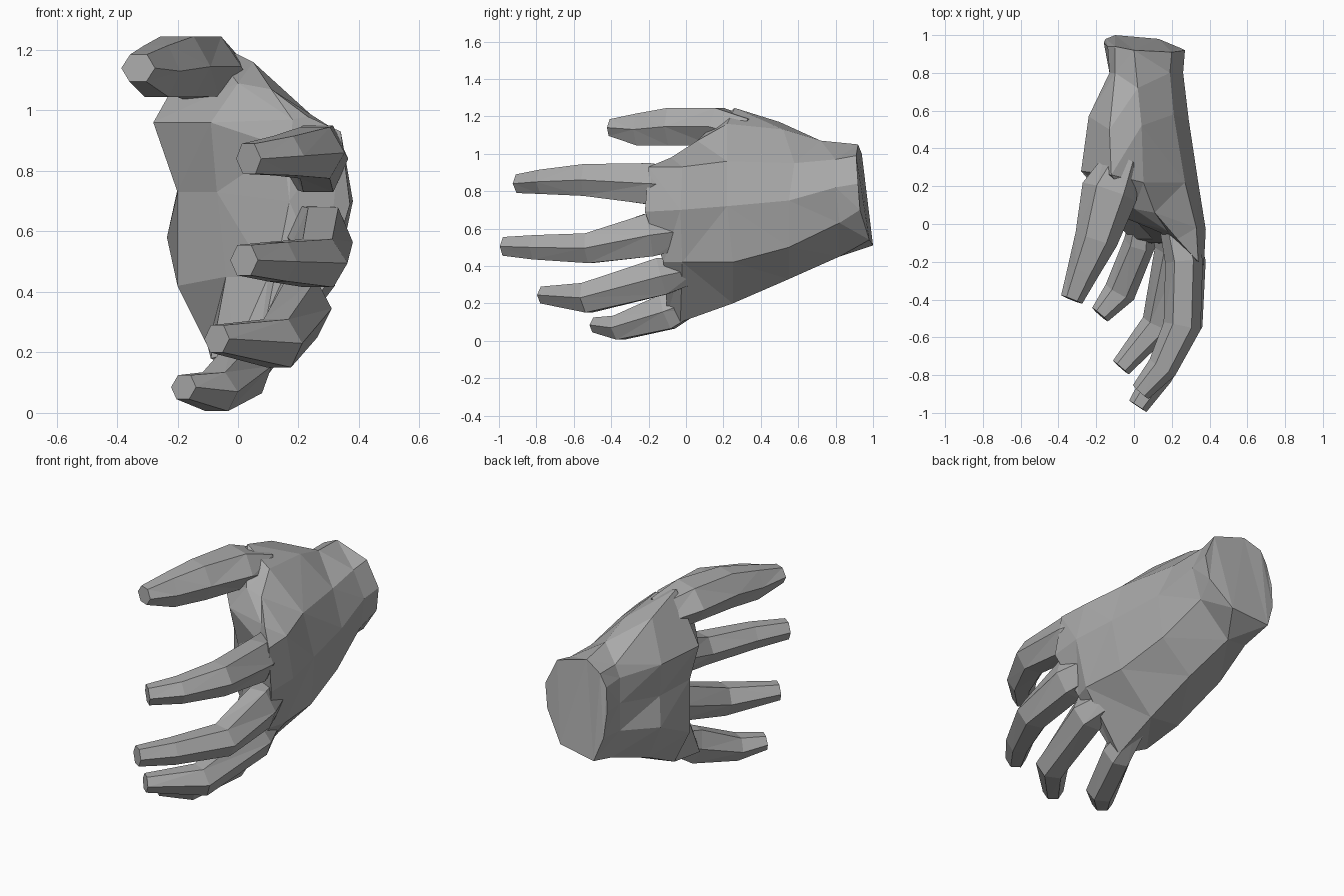
import bpy, bmesh, math
from mathutils import Vector

cube = bpy.data.objects.get("Cube")
if cube:
    bpy.data.objects.remove(cube, do_unlink=True)

skin = bpy.data.materials.new("plain grey")
skin.use_nodes = True
GREY = (0.4, 0.4, 0.4, 1)
skin.diffuse_color = GREY
bsdf = skin.node_tree.nodes["Principled BSDF"]
bsdf.inputs["Base Color"].default_value = GREY
bsdf.inputs["Roughness"].default_value = 0.8


def loft(name, rings):
    """Skin a list of equal-length rings, closing both ends."""
    bm = bmesh.new()
    vs = [[bm.verts.new(p) for p in ring] for ring in rings]
    n = len(vs[0])
    for a, b in zip(vs, vs[1:]):
        for i in range(n):
            j = (i + 1) % n
            bm.faces.new((a[i], a[j], b[j], b[i]))
    bm.faces.new(vs[0])
    bm.faces.new(vs[-1])
    bmesh.ops.triangulate(bm, faces=bm.faces[:])
    bmesh.ops.recalc_face_normals(bm, faces=bm.faces[:])
    me = bpy.data.meshes.new(name)
    bm.to_mesh(me)
    bm.free()
    me.materials.append(skin)
    ob = bpy.data.objects.new(name, me)
    bpy.context.collection.objects.link(ob)
    return ob


def digit(name, stations, sides=6):
    """Stations are (x, y, z, half thickness, half height) along the bone."""
    pts = [Vector(s[:3]) for s in stations]
    rings = []
    for k, s in enumerate(stations):
        t = (pts[min(k + 1, len(pts) - 1)] - pts[max(k - 1, 0)]).normalized()
        out = t.cross(Vector((0, 0, 1))).normalized()
        up = out.cross(t)
        ring = []
        for i in range(sides):
            a = 2 * math.pi * i / sides
            ring.append(pts[k] + out * s[3] * math.cos(a)
                        + up * s[4] * math.sin(a) / 0.866)
        rings.append(ring)
    return loft(name, rings)


# Palm: rings run from thumb side, down the back, round the little-finger edge
# and up the inside over both pads
wrist = [(-.1, .94, 1.0), (0, .92, 1.05), (.2, .91, .99), (.27, .92, .84),
         (.25, .93, .7), (.13, .98, .54), (-.1, 1.0, .51), (-.15, .98, .65),
         (-.16, .96, .8), (-.14, .94, .93)]
neck = [(-.1, .8, 1.0), (.02, .72, 1.07), (.19, .8, .97), (.26, .8, .82),
        (.22, .82, .63), (.03, .82, .45), (-.09, .82, .46), (-.13, .8, .62),
        (-.13, .8, .78), (-.13, .8, .93)]
heel = [(-.13, .5, 1.17), (.04, .52, 1.13), (.21, .58, .95), (.29, .55, .75),
        (.26, .55, .5), (.07, .55, .33), (-.14, .55, .37), (-.235, .57, .58),
        (-.2, .53, .74), (-.24, .57, .95)]
pads = [(-.12, .26, 1.245), (.05, .22, 1.16), (.27, .22, .96), (.34, .22, .72),
        (.30, .25, .42), (.09, .25, .2), (-.1, .25, .22), (-.2, .25, .42),
        (-.2, .25, .73), (-.28, .28, .96)]
hollow = [(0, .08, 1.09), (.11, .06, 1.07), (.33, -.02, .93), (.38, -.03, .7),
          (.32, -.02, .42), (.08, -.03, .1), (-.09, 0, .18), (-.04, .07, .45),
          (-.07, .1, .73), (-.09, .05, .96)]
knuckles = [(.18, -.04, .97), (.23, -.08, .98), (.34, -.2, .93), (.37, -.22, .69),
            (.29, -.12, .42), (.06, -.1, .14), (-.01, -.08, .2),
            (.1, -.08, .45), (.17, -.1, .7), (.15, -.05, .88)]
hand = loft("hand", [wrist, neck, heel, pads, hollow, knuckles])

# Fingers and thumb, each rooted inside the palm
digits = [
    digit("index_finger", [(.2, .08, .83, .08, .08), (.265, -.2, .84, .1, .11),
                           (.255, -.54, .86, .1, .085), (.15, -.76, .85, .08, .065),
                           (.035, -.89, .84, .055, .05)]),
    digit("middle_finger", [(.22, .06, .6, .08, .09), (.28, -.2, .565, .1, .115),
                            (.265, -.52, .495, .1, .08), (.13, -.8, .5, .075, .065),
                            (.02, -.965, .505, .055, .05)]),
    digit("ring_finger", [(.16, .06, .39, .08, .07), (.21, -.13, .345, .1, .1),
                          (.13, -.53, .23, .09, .08), (-.07, -.76, .245, .055, .045)]),
    digit("little_finger", [(.05, .08, .23, .06, .06), (.03, -.1, .155, .085, .095),
                            (-.075, -.36, .07, .085, .065),
                            (-.18, -.48, .085, .055, .04)]),
    digit("thumb", [(-.06, .33, 1.1, .1, .09), (-.13, .17, 1.145, .15, .1),
                    (-.2, -.08, 1.145, .115, .1), (-.27, -.25, 1.13, .085, .085),
                    (-.33, -.4, 1.14, .06, .045)])]

# Weld the digits onto the palm as one clean skin
for d in digits:
    mod = hand.modifiers.new("weld " + d.name, "BOOLEAN")
    mod.operation = "UNION"
    mod.solver = "EXACT"
    mod.use_self = True
    mod.object = d
bpy.context.view_layer.update()
evaluated = hand.evaluated_get(bpy.context.evaluated_depsgraph_get())
welded = bpy.data.meshes.new_from_object(evaluated)
hand.modifiers.clear()
hand.data = welded
for d in digits:
    bpy.data.objects.remove(d, do_unlink=True)
